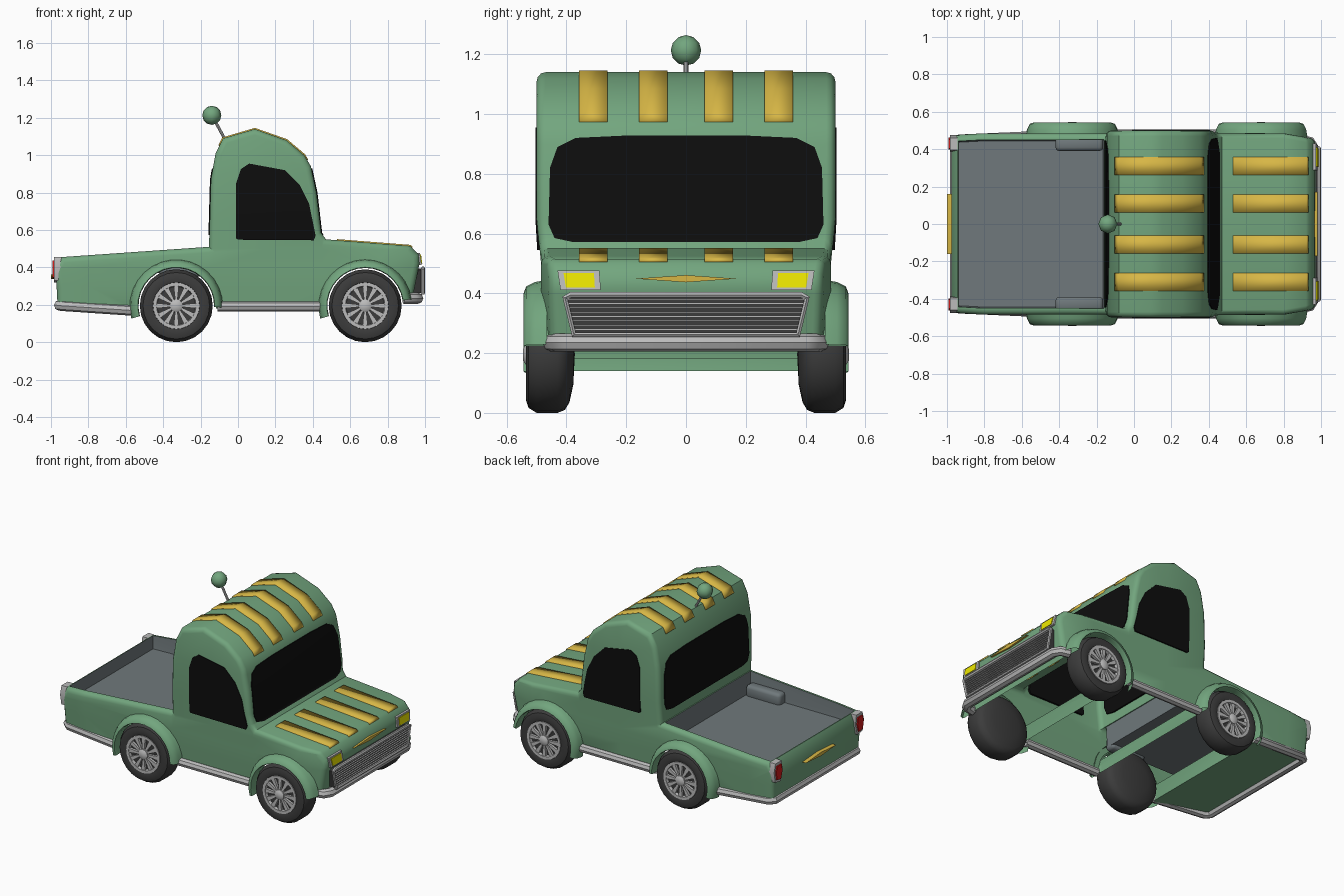
import bpy, bmesh, math
from mathutils import Vector, Matrix

if "Cube" in bpy.data.objects:
    bpy.data.objects.remove(bpy.data.objects["Cube"])


def mat(name, *rgb):
    m = bpy.data.materials.new(name)
    m.diffuse_color = (*rgb, 1)
    m.use_nodes = True
    m.node_tree.nodes["Principled BSDF"].inputs["Base Color"].default_value = m.diffuse_color
    return m


GREEN = mat("green_paint", 0.17, 0.38, 0.21)
YELLOW = mat("stripe_yellow", 0.68, 0.47, 0.06)
LENS = mat("lens_yellow", 0.85, 0.80, 0.0)
RED = mat("lens_red", 0.65, 0.01, 0.01)
GLASS = mat("dark_glass", 0.004, 0.004, 0.004)
RUBBER = mat("rubber", 0.045, 0.045, 0.045)
CHROME = mat("light_metal", 0.5, 0.5, 0.5)
BED = mat("bed_grey", 0.16, 0.19, 0.20)


def finish(bm, name, mats, angle=35):
    me = bpy.data.meshes.new(name)
    bm.to_mesh(me)
    bm.free()
    for m in mats:
        me.materials.append(m)
    me.shade_smooth()
    me.set_sharp_from_angle(angle=math.radians(angle))
    ob = bpy.data.objects.new(name, me)
    bpy.context.collection.objects.link(ob)
    return ob


def cut(bm, co, no):
    bmesh.ops.bisect_plane(bm, geom=bm.verts[:] + bm.edges[:] + bm.faces[:],
                           plane_co=co, plane_no=no, dist=1e-5)


def panel(name, pts, to3d, depth, m, cuts=()):
    """Flat outline, bent by to3d, thickened along depth."""
    bm = bmesh.new()
    bm.faces.new([bm.verts.new((u, v, 0)) for u, v in pts])
    for c in cuts:
        cut(bm, (0, c, 0), (0, 1, 0))
    for v in bm.verts:
        v.co = to3d(v.co.x, v.co.y)
    r = bmesh.ops.extrude_face_region(bm, geom=bm.faces[:], use_keep_orig=True)
    bmesh.ops.translate(bm, vec=depth, verts=[g for g in r["geom"] if isinstance(g, bmesh.types.BMVert)])
    bmesh.ops.recalc_face_normals(bm, faces=bm.faces[:])
    return finish(bm, name, [m], 30)


def tube(name, pts, radius, m, cyclic=False, res=2):
    cu = bpy.data.curves.new(name, "CURVE")
    cu.dimensions = "3D"
    cu.bevel_depth, cu.bevel_resolution, cu.use_fill_caps = radius, res, True
    sp = cu.splines.new("POLY")
    sp.points.add(len(pts) - 1)
    sp.use_cyclic_u = cyclic
    for p, c in zip(sp.points, pts):
        p.co = (*c, 1)
    tmp = bpy.data.objects.new(name + "_path", cu)
    bm = bmesh.new()
    bm.from_mesh(bpy.data.meshes.new_from_object(tmp))
    bpy.data.objects.remove(tmp)
    for f in bm.faces:
        f.material_index = 0
    return finish(bm, name, [m], 40)


def sweep(name, prof, point, steps, m, angle=40):
    """Skin a profile over a row of steps; point(a, p) gives the position."""
    bm = bmesh.new()
    rows = [[bm.verts.new(point(a, p)) for p in prof] for a in steps]
    for r0, r1 in zip(rows, rows[1:]):
        for i in range(len(prof) - 1):
            bm.faces.new((r0[i], r0[i + 1], r1[i + 1], r1[i]))
    bmesh.ops.remove_doubles(bm, verts=bm.verts[:], dist=1e-5)
    bmesh.ops.recalc_face_normals(bm, faces=bm.faces[:])
    return finish(bm, name, [m], angle)


def box(name, lo, hi, m, bev=0.0):
    lo, hi = Vector(lo), Vector(hi)
    bm = bmesh.new()
    bmesh.ops.create_cube(bm, size=1, matrix=Matrix.Translation((lo + hi) / 2) @ Matrix.Diagonal((*(hi - lo), 1)))
    if bev:
        bmesh.ops.bevel(bm, geom=bm.edges[:], offset=bev, segments=2, affect="EDGES", profile=0.5)
    return finish(bm, name, [m], 50)


def lerp_x(z, table):
    for (x0, z0), (x1, z1) in zip(table, table[1:]):
        if z <= z1 or (x1, z1) == table[-1]:
            return x0 + (x1 - x0) * (z - z0) / (z1 - z0)


AXLES = {"front": (0.68, 0.195), "rear": (-0.33, 0.195)}


def arc(c, r, a0, a1, n):
    return [(c[0] + r * math.cos(math.radians(a0 + (a1 - a0) * i / n)),
             c[1] + r * math.sin(math.radians(a0 + (a1 - a0) * i / n))) for i in range(n + 1)]


# Body shell: side outline with wheel arches, extruded, rounded, opened below
outline = [(0.93, 0.22), (0.97, 0.42), (0.965, 0.47), (0.92, 0.515), (0.47, 0.55), (0.445, 0.585),
           (0.42, 0.8), (0.39, 0.94), (0.355, 1.0), (0.26, 1.08), (0.09, 1.14), (-0.08, 1.09),
           (-0.12, 1.01), (-0.145, 0.87), (-0.155, 0.51), (-0.945, 0.455), (-0.975, 0.40), (-0.965, 0.20)]
outline += arc(AXLES["rear"], 0.212, 195, -4, 14) + arc(AXLES["front"], 0.212, 184, 7, 14)
bm = bmesh.new()
face = bm.faces.new([bm.verts.new((x, -0.5, z)) for x, z in outline])
r = bmesh.ops.extrude_face_region(bm, geom=[face], use_keep_orig=True)
bmesh.ops.translate(bm, vec=(0, 1, 0), verts=[g for g in r["geom"] if isinstance(g, bmesh.types.BMVert)])
bmesh.ops.recalc_face_normals(bm, faces=bm.faces[:])
rim = [e for e in bm.edges if abs(e.verts[0].co.y - e.verts[1].co.y) < 0.1
       and min(f.normal.z for f in e.link_faces) > -0.25]
bmesh.ops.bevel(bm, geom=rim, offset=0.03, segments=3, affect="EDGES", profile=0.5, clamp_overlap=False)
bm.normal_update()
under = [f for f in bm.faces if f.normal.z < -0.3 and abs(f.normal.y) < 0.1
         and not (f.calc_center_median().x < -0.6)]
bmesh.ops.delete(bm, geom=under, context="FACES")

# Cargo bed sunk into the rear deck
deck = next(f for f in bm.faces if f.normal.z > 0.9 and -0.65 < f.calc_center_median().x < -0.45
            and abs(f.calc_center_median().y) < 0.1)
bmesh.ops.inset_region(bm, faces=[deck], thickness=0.008)
walls = bmesh.ops.inset_region(bm, faces=[deck], thickness=0.006)["faces"]
for v in deck.verts:
    v.co.z = 0.37
for f in walls + [deck]:
    f.material_index = 1
for x in (-0.8, -0.155, 0.15, 0.45, 0.8):
    cut(bm, (x, 0, 0), (1, 0, 0))
for z in (0.3, 0.4, 0.5, 0.65, 0.9):
    cut(bm, (0, 0, z), (0, 0, 1))
for v in bm.verts:
    x, y, z = v.co
    f = 0.97 + 0.03 * min(max((z - 0.5) / 0.15, 0), 1) - 0.03 * max(0, (0.4 - z) / 0.2)
    f -= 0.06 * max(0, (x - 0.8) / 0.17) + 0.02 * max(0, (-0.8 - x) / 0.17)
    v.co.y = y * f
finish(bm, "body_shell", [GREEN, BED], 40)

# Windshield and rear window
half = [(0.38, 0.572), (0.44, 0.585), (0.46, 0.63), (0.455, 0.82), (0.43, 0.89), (0.37, 0.92), (0.2, 0.928)]
ring = half + [(-y, z) for y, z in reversed(half)]
front_line = [(0.455, 0.571), (0.445, 0.585), (0.42, 0.8), (0.39, 0.94)]
back_line = [(-0.155, 0.51), (-0.145, 0.87), (-0.12, 1.01)]
panel("windshield", ring, lambda y, z: (lerp_x(z, front_line) + 0.005, y, z), (-0.015, 0, 0), GLASS, (0.585, 0.8))
panel("rear_window", ring, lambda y, z: (lerp_x(z, back_line) - 0.005, y * 0.97, z), (0.015, 0, 0), GLASS, (0.87,))

# Roof and hood stripes
roof = [(-0.10, 1.05), (-0.08, 1.09), (0.09, 1.14), (0.26, 1.08), (0.355, 1.0), (0.37, 0.972)]
hood = [(0.53, 0.545), (0.92, 0.515), (0.93, 0.505)]
for i, y in enumerate((-0.31, -0.11, 0.11, 0.31)):
    for part, line in (("roof", roof), ("hood", hood)):
        strip = sweep(f"{part}_stripe_{i}", (-0.048, 0.048), lambda p, w: (p[0], y + w, p[1]), line, YELLOW, 20)
        sol = strip.modifiers.new("thickness", "SOLIDIFY")
        sol.thickness, sol.offset = 0.012, 0

# Parts repeated on both sides
side_glass = [(-0.01, 0.555), (-0.01, 0.85), (0.015, 0.925), (0.06, 0.955), (0.25, 0.92), (0.33, 0.84),
              (0.38, 0.74), (0.415, 0.57), (0.405, 0.545), (0.0, 0.548)]
tyre = [(0, 0.372), (0.1, 0.377), (0.16, 0.39), (0.185, 0.405), (0.195, 0.43), (0.195, 0.50),
        (0.178, 0.527), (0.15, 0.536), (0.125, 0.53), (0.118, 0.515), (0, 0.515)]
rim_ring = [(0.124, 0.515), (0.124, 0.534), (0.106, 0.534), (0.102, 0.515)]
cap = [(0.036, 0.515), (0.034, 0.536), (0.02, 0.545), (0, 0.546)]
flare = [(0.25, 0.465), (0.243, 0.505), (0.228, 0.535), (0.206, 0.543), (0.202, 0.53), (0.206, 0.45)]
turn = [2 * math.pi * i / 24 for i in range(25)]
for s, side in ((-1, "right"), (1, "left")):
    panel(f"{side}_window", side_glass, lambda x, z: (x, s * (0.504 if z > 0.6 else 0.498), z),
          (0, -s * 0.02, 0), GLASS, (0.65,))
    for end, (cx, cz) in AXLES.items():
        def lathe(a, p):
            return (cx + p[0] * math.cos(a), s * p[1], cz + p[0] * math.sin(a))
        tag = f"{end}_{side}"
        sweep(f"{tag}_tyre", tyre, lathe, turn, RUBBER)
        sweep(f"{tag}_wheel_rim", rim_ring, lathe, turn, CHROME)
        sweep(f"{tag}_hub_cap", cap, lathe, turn, CHROME)
        # Twelve tapered spokes in one mesh
        bm = bmesh.new()
        for k in range(12):
            a = math.tau * k / 12
            vs = [bm.verts.new(lathe(a + da, (rr, yy))) for yy in (0.514, 0.531)
                  for rr, da in ((0.03, -0.2), (0.108, -0.13), (0.108, 0.13), (0.03, 0.2))]
            for q in ((4, 5, 6, 7), (0, 1, 5, 4), (1, 2, 6, 5), (2, 3, 7, 6), (3, 0, 4, 7)):
                bm.faces.new([vs[j] for j in q])
        bmesh.ops.recalc_face_normals(bm, faces=bm.faces[:])
        finish(bm, f"{tag}_spokes", [CHROME])
        span = (-2, 196) if end == "rear" else (8, 196)
        steps = [math.radians(span[0] + (span[1] - span[0]) * i / 16) for i in range(17)]
        sweep(f"{tag}_fender", flare, lathe, steps, GREEN, 50)
    tube(f"{side}_side_skirt", [(-0.11, s * 0.478, 0.19), (0.45, s * 0.478, 0.19)], 0.027, CHROME)
    box(f"{side}_wheel_well", (-0.42, min(s * 0.39, s * 0.465), 0.35),
        (-0.165, max(s * 0.39, s * 0.465), 0.44), BED, 0.02)
    # Headlights and tail lights
    head = [(0.285, 0.412), (0.42, 0.412), (0.43, 0.477), (0.29, 0.477)]
    panel(f"{side}_headlight_frame", head, lambda y, z: (0.982 - 0.15 * max(0, z - 0.41), s * y, z), (-0.04, 0, 0), CHROME)
    lens = [(0.305, 0.42), (0.402, 0.42), (0.41, 0.468), (0.308, 0.468)]
    panel(f"{side}_headlight", lens, lambda y, z: (0.987 - 0.15 * max(0, z - 0.41), s * y, z), (-0.02, 0, 0), LENS)
    tail = [(0.395, 0.455), (0.46, 0.455), (0.475, 0.40), (0.462, 0.33), (0.405, 0.32), (0.385, 0.39)]
    panel(f"{side}_tail_light_frame", tail, lambda y, z: (-0.985, s * y, z), (0.042, 0, 0), CHROME)
    red = [(0.43 + (y - 0.43) * 0.72, 0.39 + (z - 0.39) * 0.72) for y, z in tail]
    panel(f"{side}_tail_light", red, lambda y, z: (-0.993, s * y, z), (0.02, 0, 0), RED)


# Bumpers wrapped round the corners
def wrap(pts):
    return pts + [(x, -y, z) for x, y, z in reversed(pts)]


tube("rear_bumper", wrap([(-0.54, 0.468, 0.168), (-0.93, 0.452, 0.194), (-0.958, 0.43, 0.197)]), 0.028, CHROME)
tube("front_bumper", wrap([(0.885, 0.45, 0.235), (0.94, 0.437, 0.235), (0.962, 0.40, 0.235)]), 0.03, CHROME)

# Grille: dark backing, frame and slats
grille = [(-0.375, 0.262), (0.375, 0.262), (0.405, 0.385), (0.385, 0.395), (-0.385, 0.395), (-0.405, 0.385)]
panel("grille_back", grille, lambda y, z: (0.984, y, z), (-0.045, 0, 0), RUBBER)
tube("grille_frame", [(0.989, y, z) for y, z in grille], 0.011, CHROME, True, 1)
for i in range(8):
    z = 0.276 + i * 0.0145
    w = 0.372 + (z - 0.262) * 0.22
    box(f"grille_slat_{i}", (0.98, -w, z), (0.993, w, z + 0.006), CHROME)

# Plain tapered trim bars on nose and tail
for name, x, z, w, d in (("nose_trim", 0.98, 0.449, 0.17, -0.02), ("tail_trim", -1.0, 0.35, 0.16, 0.04)):
    panel(name, [(-w, z), (0, z - 0.012), (w, z), (0, z + 0.012)], lambda y, q: (x, y, q), (d, 0, 0), YELLOW)

# Antenna with ball
tube("antenna_rod", [(-0.07, 0, 1.085), (-0.14, 0, 1.215)], 0.008, CHROME)
bm = bmesh.new()
bmesh.ops.create_uvsphere(bm, u_segments=8, v_segments=6, radius=0.051, matrix=Matrix.Translation((-0.14, 0, 1.213)))
finish(bm, "antenna_ball", [GREEN], 50)
